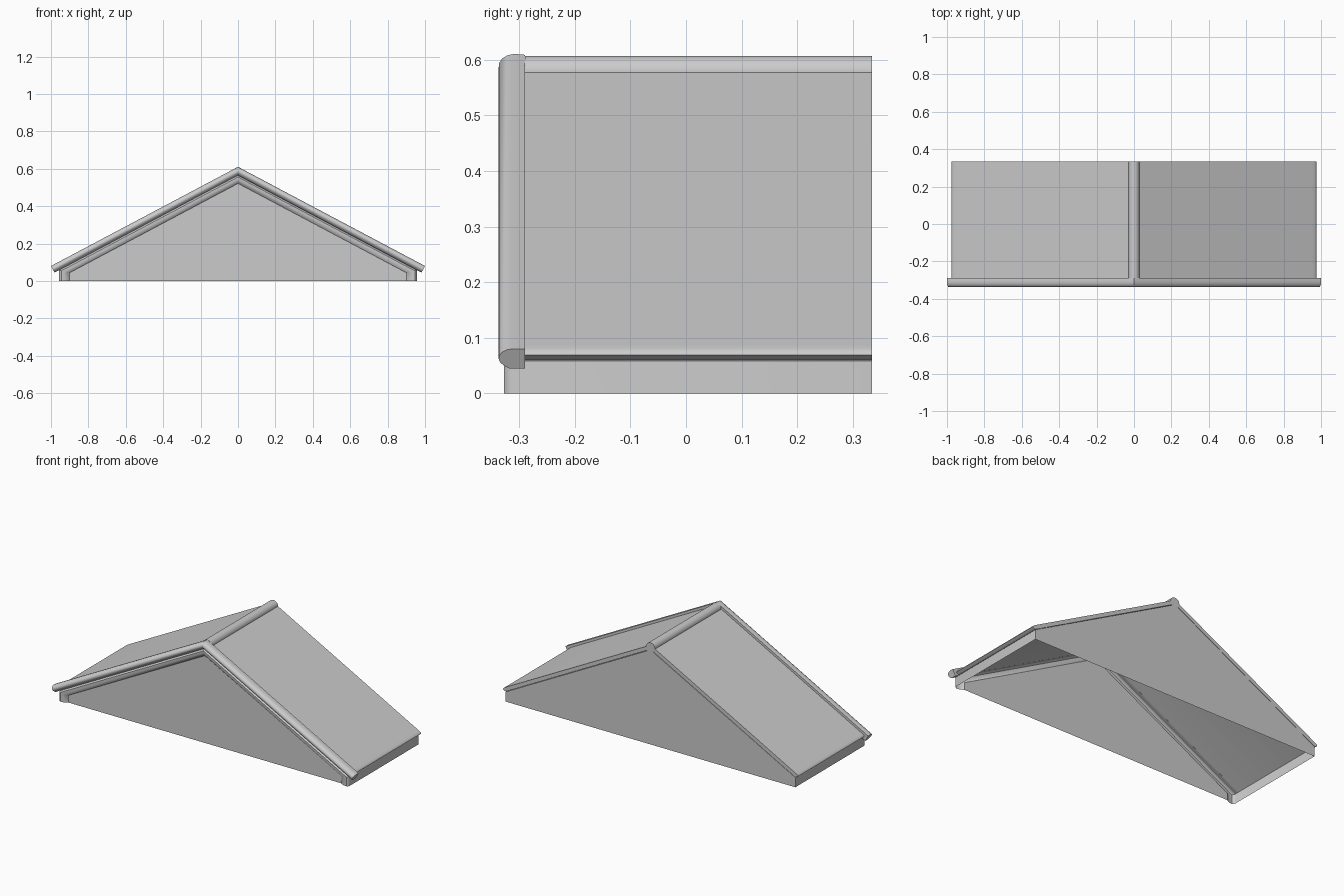
import bpy, bmesh, math

cube = bpy.data.objects.get("Cube")
if cube:
    bpy.data.objects.remove(cube, do_unlink=True)

SLOPE = 0.53            # roof fall per unit of width
FRONT, BACK = -0.29, 0.335

grey = bpy.data.materials.new("light_grey")
grey.use_nodes = True
colour = (0.6, 0.6, 0.6, 1)
grey.diffuse_color = colour
grey.node_tree.nodes["Principled BSDF"].inputs["Base Color"].default_value = colour


def loft(name, rings, closed=True, angle=35):
    """Skin a list of equal-length rings and cap both ends."""
    bm = bmesh.new()
    loops = [[bm.verts.new(p) for p in ring] for ring in rings]
    n = len(loops[0])
    for a, b in zip(loops, loops[1:]):
        for i in range(n if closed else n - 1):
            j = (i + 1) % n
            bm.faces.new((a[i], a[j], b[j], b[i]))
    bm.faces.new(loops[0])
    bm.faces.new(loops[-1][::-1])
    bmesh.ops.recalc_face_normals(bm, faces=bm.faces)
    # an open shell must face away from its middle
    bm.faces.ensure_lookup_table()
    back = bm.faces[-1]
    if back.normal.dot(back.calc_center_median() - loops[0][0].co) < 0:
        bmesh.ops.reverse_faces(bm, faces=bm.faces)
    mesh = bpy.data.meshes.new(name)
    bm.to_mesh(mesh)
    bm.free()
    mesh.materials.append(grey)
    obj = bpy.data.objects.new(name, mesh)
    bpy.context.collection.objects.link(obj)
    bpy.ops.object.select_all(action="DESELECT")
    obj.select_set(True)
    bpy.context.view_layer.objects.active = obj
    bpy.ops.object.shade_smooth_by_angle(angle=math.radians(angle))
    return obj


def prism(name, profile):
    """Extrude an x-z profile from the front to the back."""
    return loft(name, [[(x, y, z) for x, z in profile] for y in (FRONT, BACK)])


# Gable walls: open-bottomed shell with a rounded frame around the front panel
def gable_ring(inset, y):
    w = 0.957 - inset
    top = 0.565 - 0.8 * inset
    side = top - SLOPE * w
    return [(-w, y, 0), (-w, y, side), (0, y, top), (w, y, side), (w, y, 0)]


frame = [(0.055, -0.312), (0.049, -0.317), (0.04, -0.322), (0.03, -0.326),
         (0.012, -0.327), (0.004, -0.322), (0, -0.313), (0, BACK)]
loft("gable_walls", [gable_ring(d, y) for d, y in frame], closed=False)

# Roof slabs: one chevron with rounded eaves
eave = [(0.955, 0.087), (0.967, 0.08), (0.973, 0.075), (0.975, 0.069),
        (0.968, 0.064), (0.957, 0.06)]
half = [(0, 0.593)] + eave
profile = half + [(0, 0.568)] + [(-x, z) for x, z in reversed(eave)]
prism("roof_slabs", profile)

# Ridge cap: round roll along the top
prism("ridge_cap", [(0.03 * math.cos(t), 0.577 + 0.03 * math.sin(t))
                    for t in (math.tau * i / 32 for i in range(32))])

# Rake moulding: rounded trim mitred at the peak, square cut at the eaves
section = [(FRONT, -0.001), (-0.302, 0), (-0.312, 0), (-0.322, -0.002),
           (-0.331, -0.007), (-0.336, -0.014), (-0.337, -0.021),
           (-0.334, -0.028), (-0.327, -0.035), (-0.318, -0.04), (FRONT, -0.04)]
stretch = math.hypot(1, SLOPE)
nx, nz = SLOPE / stretch, 1 / stretch


def rake_end(side):
    return [(side * (1 + n * nx), y, 0.08 + n * nz) for y, n in section]


peak = [(0, y, 0.61 + n * stretch) for y, n in section]
loft("rake_moulding", [rake_end(-1), peak, rake_end(1)])
